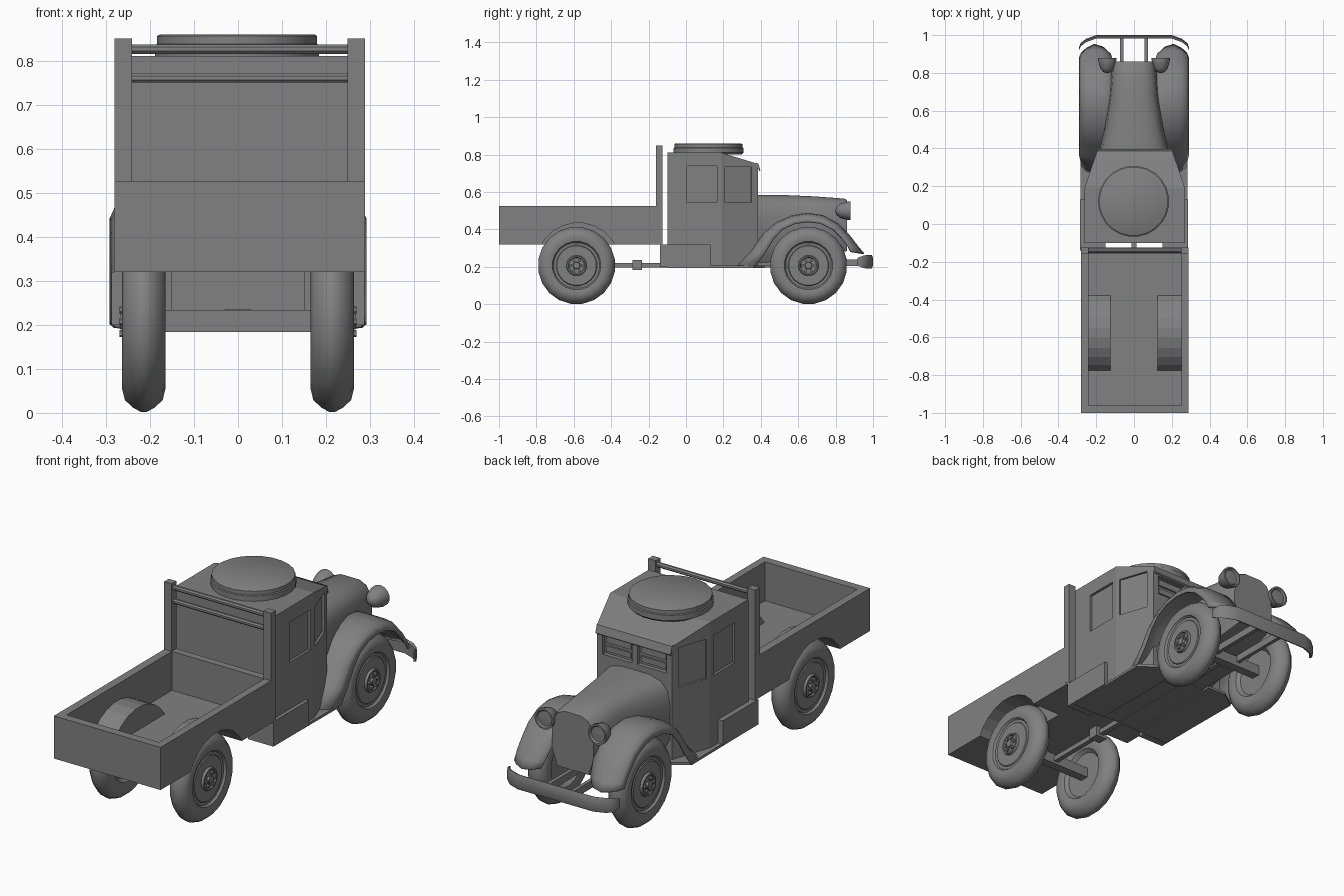
import bpy, bmesh, math
from mathutils import Vector, Matrix

if "Cube" in bpy.data.objects:
    bpy.data.objects.remove(bpy.data.objects["Cube"])

OX = 0.004  # slight sideways offset of cab and bed
PAINT = bpy.data.materials.new('dark_grey')
PAINT.diffuse_color = (.22, .22, .22, 1)
PAINT.use_nodes = True
PAINT.node_tree.nodes["Principled BSDF"].inputs["Base Color"].default_value = PAINT.diffuse_color


def mesh(name, verts, faces, smooth=None):
    me = bpy.data.meshes.new(name)
    me.from_pydata([tuple(v) for v in verts], [], faces)
    me.materials.append(PAINT)
    bm = bmesh.new()
    bm.from_mesh(me)
    bmesh.ops.remove_doubles(bm, verts=bm.verts, dist=1e-5)
    bmesh.ops.recalc_face_normals(bm, faces=bm.faces)
    bm.to_mesh(me)
    bm.free()
    ob = bpy.data.objects.new(name, me)
    bpy.context.collection.objects.link(ob)
    bpy.ops.object.select_all(action='DESELECT')
    ob.select_set(True)
    bpy.context.view_layer.objects.active = ob
    if smooth:
        bpy.ops.object.shade_smooth_by_angle(angle=math.radians(smooth))
    return ob


def loft(name, rings, closed=True, caps=True, smooth=None):
    n = len(rings[0])
    verts = [v for r in rings for v in r]
    faces = []
    for i in range(len(rings) - 1):
        for j in range(n if closed else n - 1):
            k = (j + 1) % n
            faces.append((i * n + j, i * n + k, (i + 1) * n + k, (i + 1) * n + j))
    if caps:
        faces += [tuple(range(n)), tuple(range(len(verts) - n, len(verts)))]
    return mesh(name, verts, faces, smooth)


def box(name, lo, hi, rot=0):
    c = (Vector(lo) + Vector(hi)) / 2
    m = Matrix.Rotation(rot, 3, 'Z')
    d = (Vector(hi) - Vector(lo)) / 2
    ring = [(-1, -1), (1, -1), (1, 1), (-1, 1)]
    return loft(name, [[c + m @ Vector((d.x * a, d.y * b, d.z * s)) for a, b in ring]
                       for s in (-1, 1)])


def prism_x(name, pts, x0, x1):
    return loft(name, [[(x, y, z) for y, z in pts] for x in (x0, x1)])


def lathe(name, prof, c, axis='X', n=20, sign=1, smooth=35):
    # prof: (radius, distance along axis)
    rings = []
    for r, h in prof:
        ring = []
        for i in range(n):
            a = 2 * math.pi * (i + 0.5) / n
            u, v, w = r * math.cos(a), r * math.sin(a), h * sign
            p = {'X': (w, u, v), 'Y': (u, w, v), 'Z': (u, v, w)}[axis]
            ring.append(Vector(c) + Vector(p))
        rings.append(ring)
    return loft(name, rings, smooth=smooth)


def boolean(ob, other, op='DIFFERENCE'):
    m = ob.modifiers.new('cut', 'BOOLEAN')
    m.object, m.operation, m.solver = other, op, 'EXACT'
    bpy.context.view_layer.objects.active = ob
    bpy.ops.object.modifier_apply(modifier=m.name)
    bpy.data.objects.remove(other)


def arc(cy, cz, r, a0, a1, n):
    return [(cy + r * math.cos(math.radians(a0 + (a1 - a0) * i / n)),
             cz + r * math.sin(math.radians(a0 + (a1 - a0) * i / n))) for i in range(n + 1)]


# Cargo bed with wheel arches
RY, FY, WZ = -0.585, 0.655, 0.207
bed = box('cargo_bed', (OX - .284, -1, .32), (OX + .284, -.125, .525))
boolean(bed, box('cavity', (OX - .244, -.96, .338), (OX + .248, -.16, .7)))
for s in (-1, 1):
    boolean(bed, prism_x('arch', arc(RY + .008, .21, .237, 31, 149, 9), s * .125, s * .262), 'UNION')
for s in (-1, 1):
    boolean(bed, prism_x('well', arc(RY + .008, .21, .225, -5, 185, 13), s * .133, s * .4))

# Rack posts and bars behind the cab
for s in (-1, 1):
    box('rack_post', (OX + s * .265 - .02, -.16, .33), (OX + s * .265 + .02, -.125, .85))
for z in (.826, .761):
    lathe('rack_bar', [(.012, -.25), (.012, .25)], (OX, -.142, z), n=8)

# Cab with sloped roof front
plan = [(-.266, -.1), (.266, -.1), (.266, .19), (.2, .385), (-.2, .385), (-.266, .19)]
v = [(OX + x, y, .2) for x, y in plan] + [(OX + x, y, .75 if y > .3 else .81) for x, y in plan]
cab = mesh('cab', v, [(0, 1, 2, 3, 4, 5), (6, 7, 8, 11), (11, 8, 9, 10)] +
           [(i, (i + 1) % 6, 6 + (i + 1) % 6, 6 + i) for i in range(6)])
for s in (-1, 1):
    x = OX + s * .266
    boolean(cab, box('window', (x - .012, .005, .545), (x + .012, .165, .738)))
    x = OX + s * .237
    boolean(cab, box('window', (x - .012, .205, .545), (x + .012, .355, .735), s * .34))
    x = OX + s * .093
    boolean(cab, box('windscreen', (x - .078, .365, .615), (x + .078, .4, .71)))
    # Windscreen flaps
    box('windscreen_flap', (x - .066, .36, .628), (x + .066, .374, .655))
    box('windscreen_flap_top', (x - .066, .36, .67), (x + .066, .374, .7))
prism_x('sun_visor', [(.375, .757), (.387, .752), (.398, .715), (.393, .71), (.38, .742)],
        OX - .2, OX + .2)

# Roof hatch
lathe('roof_hatch', [(.178, -.01), (.188, 0), (.188, .025), (.183, .028),
                     (.183, .046), (.178, .049)], (-.002, .12, .81), 'Z', 24)

# Hood tapering to the radiator
rings = []
for y, w, zt, zb in ((.38, .185, .59, .22), (.52, .152, .589, .23), (.68, .13, .582, .25),
                     (.845, .116, .57, .28), (.86, .111, .562, .285)):
    half = [(w * .75, zb), (w, zb + .08), (w, zt - .12), (w * .93, zt - .06),
            (w * .74, zt - .022), (w * .4, zt - .005)]
    rings.append([(x, y, z) for x, z in half] + [(-x, y, z) for x, z in reversed(half)])
loft('hood', rings, smooth=40)

# Front fenders: crest line and outer edge line
crest = [(.27, .205), (.35, .28), (.42, .38), (.49, .437), (.57, .472), (.65, .485),
         (.73, .473), (.81, .43), (.87, .37), (.92, .305), (.95, .27)]
edge = [(.37, .205), (.42, .27), (.465, .345), (.515, .4), (.58, .43), (.65, .44),
        (.72, .432), (.785, .4), (.83, .355), (.865, .31), (.88, .28)]
for s in (-1, 1):
    rings = []
    for i, (c, e) in enumerate(zip(crest, edge)):
        k = max(0, i - 7) / 3
        sec = [(.10 + .035 * k, .6 * k), (.165, .2 * k), (.21, 0), (.25, .12 + .16 * k),
               (.276, .4 + .22 * k), (.288, 1)]
        rings.append([(s * x, c[0] + (e[0] - c[0]) * t, c[1] + (e[1] - c[1]) * t) for x, t in sec])
    f = loft('front_fender', rings, closed=False, caps=False, smooth=50)
    m = f.modifiers.new('thickness', 'SOLIDIFY')
    m.thickness, m.offset = .008, 0

    # Side toolboxes and running boards
    box('side_toolbox', (s * .15, -.14, .2), (s * .287, .13, .32))
    loft('running_board', [[(s * x, y, z) for x, y in
                            ((.1, -.1), (.28, -.1), (.284, .36), (.2, .42), (.1, .42))]
                           for z in (.195, .207)])

    # Headlights with domed backs and recessed lens
    lathe('headlight', [(.004, -.048), (.022, -.042), (.038, -.022), (.046, .006), (.05, .022),
                        (.05, .032), (.042, .032), (.036, .024), (.004, .026)],
          (s * .142, .847, .5), 'Y', 14)

    # Chassis rails and bumper brackets
    box('chassis_rail', (s * .065 - .009, .4, .205), (s * .065 + .009, .985, .24))

    # Wheels
    for y in (RY, FY):
        c = (s * .214, y, WZ)
        lathe('wheel', [(.005, -.025), (.11, -.025), (.125, -.042), (.155, -.049), (.18, -.043),
                        (.198, -.024), (.207, -.007), (.207, .007), (.198, .024), (.18, .043),
                        (.155, .049), (.13, .044), (.123, .034), (.11, .034), (.106, .038),
                        (.055, .038), (.052, .05), (.045, .05), (.042, .044), (.02, .044),
                        (.017, .054), (.003, .054)], c, 'X', 20, s)
        for i in range(6):
            a = i * math.pi / 3
            lathe('wheel_bolt', [(.008, .04), (.008, .055)],
                  (c[0], y + .031 * math.cos(a), WZ + .031 * math.sin(a)), 'X', 6, s)

# Bumper with swept-back, rounded ends
path = [(-.292, .925, .7), (-.282, .948, .95), (-.255, .97, 1), (-.2, .99, 1), (.2, .99, 1),
        (.255, .97, 1), (.282, .948, .95), (.292, .925, .7)]
sec = [(-.008, -.03), (.004, -.036), (.01, -.018), (.01, .018), (.004, .036), (-.008, .03)]
loft('front_bumper', [[(x, y + d, .227 + h * k) for d, h in sec] for x, y, k in path], smooth=35)

# Axles, driveline and underbody pan
for y in (RY, FY):
    box('axle', (-.2, y - .022, .184), (.2, y + .022, .234))
box('drive_shaft', (-.012, RY, .197), (.012, FY, .221))
box('shaft_joint', (-.03, -.285, .184), (.03, -.235, .236))
box('underbody_pan', (-.1, .38, .205), (.1, .6, .25))
